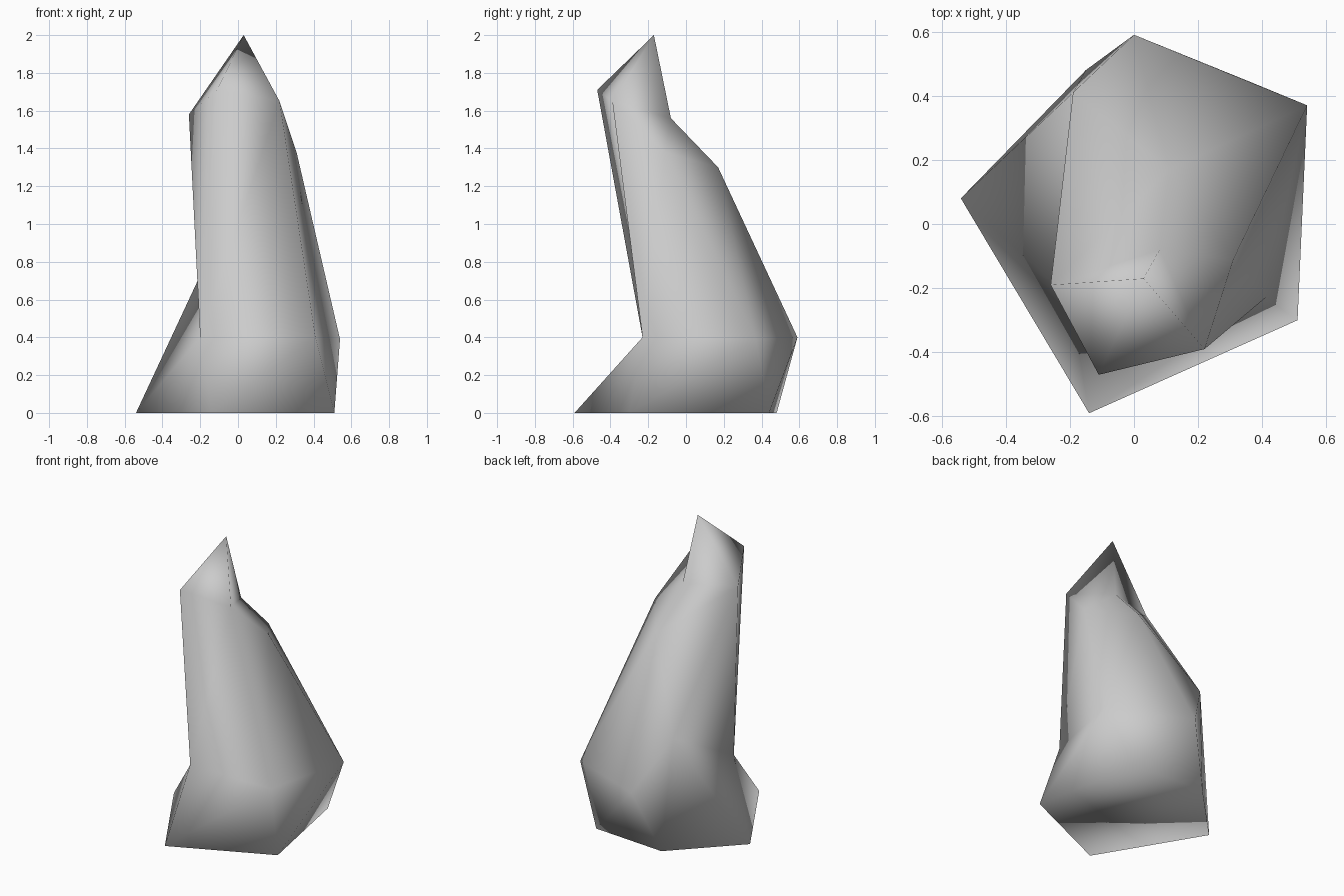
import bpy
import bmesh

old = bpy.data.objects.get("Cube")
if old:
    bpy.data.objects.remove(old, do_unlink=True)

# One plain stone colour
stone = bpy.data.materials.new("stone_grey")
stone.use_nodes = True
colour = (0.6, 0.6, 0.6, 1.0)
stone.diffuse_color = colour
shader = next(n for n in stone.node_tree.nodes if n.type == 'BSDF_PRINCIPLED')
shader.inputs["Base Color"].default_value = colour

bm = bmesh.new()


def ring(points):
    return [bm.verts.new(p) for p in points]


def band(lower, upper, steps):
    """Join two rings with triangles, advancing one ring per step."""
    i = j = 0
    for step in steps:
        a, b = lower[i % len(lower)], upper[j % len(upper)]
        if step == "L":
            i += 1
            bm.faces.new((a, lower[i % len(lower)], b))
        else:
            j += 1
            bm.faces.new((a, upper[j % len(upper)], b))


def fan(centre, edge, closed=False):
    """Join a run of vertices to one centre vertex."""
    following = edge[1:] + (edge[:1] if closed else [])
    for a, b in zip(edge, following):
        bm.faces.new((a, b, centre))


# Five-sided foot, waist and shoulder rings
foot = ring([(0.51, -0.30, 0), (0.37, 0.44, 0), (-0.15, 0.48, 0),
             (-0.54, 0.08, 0), (-0.14, -0.59, 0)])
waist = ring([(0.54, 0.37, 0.39), (0, 0.59, 0.4), (-0.19, 0.41, 0.75),
              (-0.2, -0.23, 0.4), (0.41, -0.23, 0.4)])
shoulder = ring([(0.31, -0.11, 1.38), (0.11, 0.17, 1.3), (-0.26, -0.19, 1.58),
                 (-0.11, -0.47, 1.71), (0.22, -0.39, 1.65)])
notch, peak = ring([(0.08, -0.08, 1.56), (0.03, -0.17, 2)])

# Flat base, lower flare and leaning column
bm.faces.new(foot)
band(foot, waist, "LU" * len(foot))
band(waist, shoulder, "ULLULUULUL")

# Back ledge and pointed tip
east, back, west, front, south = shoulder
fan(notch, [west, back, east, south])
fan(peak, [west, front, south, notch], closed=True)

bmesh.ops.recalc_face_normals(bm, faces=bm.faces)
for face in bm.faces:
    face.smooth = True

mesh = bpy.data.meshes.new("rock_spire")
bm.to_mesh(mesh)
bm.free()
mesh.materials.append(stone)
rock = bpy.data.objects.new("rock_spire", mesh)
bpy.context.collection.objects.link(rock)
